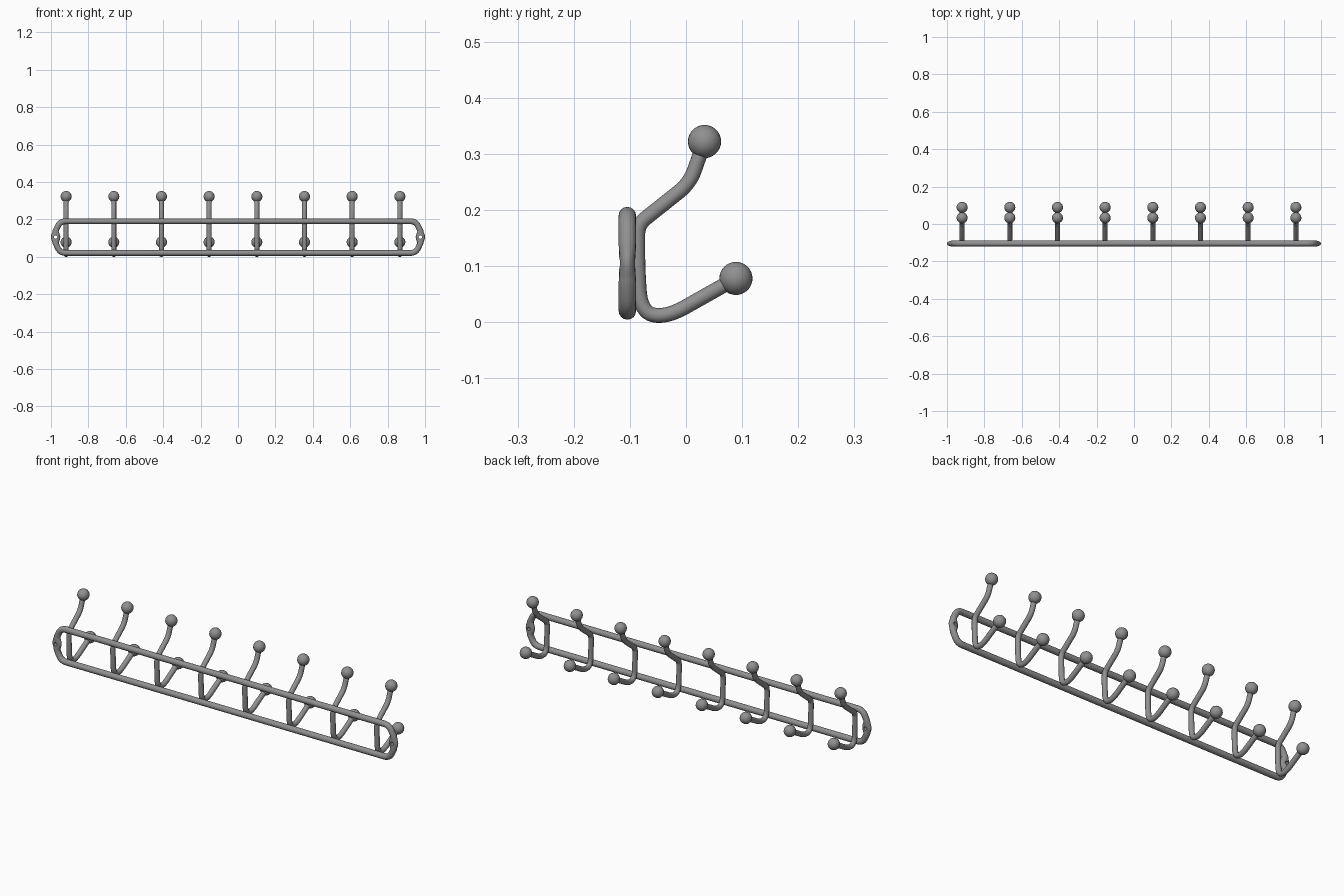
import bpy
import math
from mathutils import Vector

if "Cube" in bpy.data.objects:
    bpy.data.objects.remove(bpy.data.objects["Cube"])


def rounded(points, cuts, closed=False, steps=8):
    """Replace each corner of a polyline with a smooth bend of the given cut length."""
    pts = [Vector(p) for p in points]
    out, n = [], len(pts)
    for i, p in enumerate(pts):
        if cuts[i] == 0 or (not closed and i in (0, n - 1)):
            out.append(p)
            continue
        ends = []
        for q in (pts[i - 1], pts[(i + 1) % n]):
            d = q - p
            ends.append(p + d.normalized() * min(cuts[i], 0.49 * d.length))
        a, b = ends
        for k in range(steps + 1):
            t = k / steps
            out.append(a * (1 - t) ** 2 + p * 2 * t * (1 - t) + b * t * t)
    return out


def tube(name, pts, radius, closed=False):
    """Round tube along a path, converted to a mesh."""
    cu = bpy.data.curves.new(name + "_path", 'CURVE')
    cu.dimensions = '3D'
    cu.bevel_depth = radius
    cu.bevel_resolution = 6
    cu.use_fill_caps = not closed
    sp = cu.splines.new('POLY')
    sp.points.add(len(pts) - 1)
    for q, p in zip(sp.points, pts):
        q.co = (*p, 1)
    sp.use_cyclic_u = closed
    tmp = bpy.data.objects.new(name + "_tmp", cu)
    bpy.context.collection.objects.link(tmp)
    mesh = bpy.data.meshes.new_from_object(tmp.evaluated_get(bpy.context.evaluated_depsgraph_get()))
    bpy.data.objects.remove(tmp)
    ob = bpy.data.objects.new(name, mesh)
    bpy.context.collection.objects.link(ob)
    return ob


# dark metal for every part
metal = bpy.data.materials.new("dark_metal")
metal.diffuse_color = (0.28, 0.28, 0.28, 1)
metal.use_nodes = True
metal.node_tree.nodes["Principled BSDF"].inputs["Base Color"].default_value = metal.diffuse_color


def finish(ob):
    """Smooth shading and the metal colour."""
    bpy.ops.object.select_all(action='DESELECT')
    ob.select_set(True)
    bpy.context.view_layer.objects.active = ob
    bpy.ops.object.shade_smooth_by_angle(angle=math.radians(40))
    ob.data.materials.clear()
    ob.data.materials.append(metal)


# wall frame: one closed loop of rod
FY, MID, END = -0.1045, 0.105, 0.975
zs = [0.14 - 0.005 * k for k in range(15)]
right = [(0.95, 0.19)] + [(END, z) for z in zs] + [(0.95, 0.02)]
cuts = [0.03] + [0.0] * len(zs) + [0.03]
left = [(-x, z) for x, z in reversed(right)]
path = [(x, FY, z) for x, z in right + left]
frame = tube("wall_frame", rounded(path, cuts * 2, True), 0.0155, True)

# widened ends, slightly flattened
for v in frame.data.vertices:
    if abs(v.co.x) > 0.93:
        d = abs(v.co.z - MID) / 0.04
        f = 0.5 + 0.5 * math.cos(math.pi * d) if d < 1 else 0
        c = math.copysign(END, v.co.x)
        v.co.x = c + (v.co.x - c) * (1 + 0.6 * f)
        v.co.y = FY + (v.co.y - FY) * (1 - 0.08 * f)
finish(frame)

# screw holes
for side in (-1, 1):
    bpy.ops.mesh.primitive_cylinder_add(vertices=20, radius=0.009, depth=0.1,
                                        location=(side * END, FY, MID),
                                        rotation=(math.pi / 2, 0, 0))
    cutter = bpy.context.object
    cutter.name = "screw_hole_cutter"
    cutter.hide_render = True
    m = frame.modifiers.new("screw_hole", 'BOOLEAN')
    m.operation = 'DIFFERENCE'
    m.solver = 'EXACT'
    m.object = cutter
    bpy.ops.object.select_all(action='DESELECT')
    frame.select_set(True)
    bpy.context.view_layer.objects.active = frame
    bpy.ops.object.modifier_move_to_index(modifier=m.name, index=0)
    bpy.ops.object.modifier_apply(modifier=m.name)
    bpy.data.objects.remove(cutter)

# master hook rod and ball tip
profile = [(0.033, 0.322), (0.007, 0.248), (-0.086, 0.174), (-0.086, 0.10),
           (-0.081, 0.018), (-0.035, 0.008), (0.089, 0.078)]
hook = tube("hook", rounded([(0, y, z) for y, z in profile],
                            [0, 0.025, 0.018, 0.03, 0.045, 0.04, 0]), 0.0132)
finish(hook)
bpy.ops.mesh.primitive_uv_sphere_add(segments=28, ring_count=16, radius=0.0295)
ball = bpy.context.object
finish(ball)
hook_mesh, ball_mesh = hook.data, ball.data
bpy.data.objects.remove(hook)
bpy.data.objects.remove(ball)

# row of eight double hooks
for i in range(8):
    x = -0.919 + 0.2549 * i
    parts = [("hook", hook_mesh, (x, 0, 0)),
             ("upper_ball", ball_mesh, (x, 0.033, 0.322)),
             ("lower_ball", ball_mesh, (x, 0.089, 0.078))]
    for name, mesh, loc in parts:
        ob = bpy.data.objects.new(f"{name}_{i + 1}", mesh)
        ob.location = loc
        bpy.context.collection.objects.link(ob)
